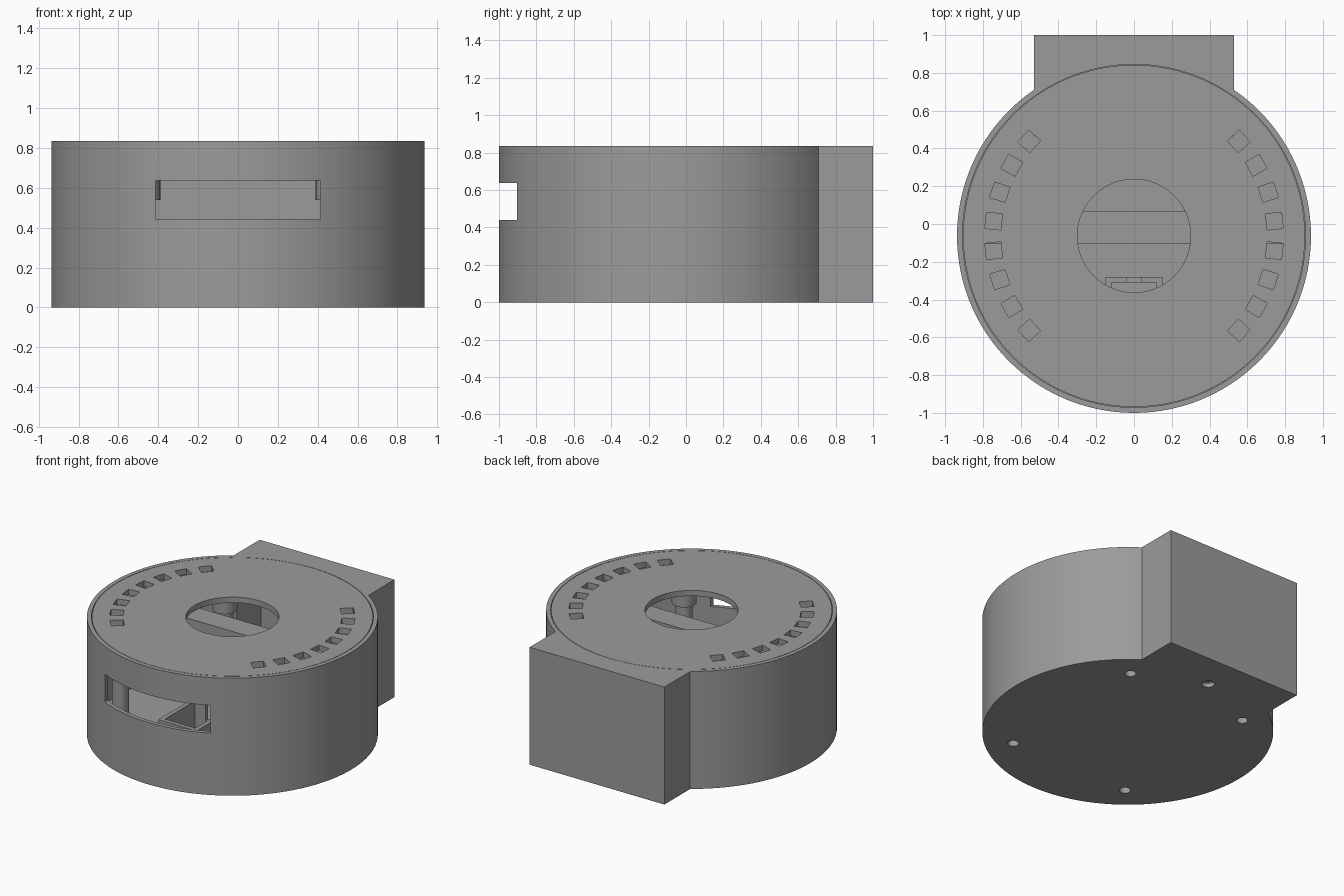
import bpy
import math
from mathutils import Matrix, Vector

if "Cube" in bpy.data.objects:
    bpy.data.objects.remove(bpy.data.objects["Cube"], do_unlink=True)

CY = -0.063          # drum centre in y
TOP = 0.835          # overall height
R = 0.937            # drum radius
LID_R = 0.905
LID_T = 0.04
WALL = 0.03

grey = bpy.data.materials.new("plain grey")
grey.use_nodes = True
COLOUR = (0.33, 0.33, 0.33, 1)
grey.diffuse_color = COLOUR
grey.node_tree.nodes["Principled BSDF"].inputs["Base Color"].default_value = COLOUR


def finish(name):
    ob = bpy.context.object
    ob.name = name
    ob.data.materials.append(grey)
    return ob


def cylinder(name, r, z0, z1, x=0, y=CY, sides=32):
    bpy.ops.mesh.primitive_cylinder_add(vertices=sides, radius=r, depth=z1 - z0,
                                        location=(x, y, (z0 + z1) / 2))
    return finish(name)


def box(name, x0, x1, y0, y1, z0, z1):
    bpy.ops.mesh.primitive_cube_add(size=1)
    ob = finish(name)
    size = Matrix.Diagonal((x1 - x0, y1 - y0, z1 - z0, 1))
    middle = Vector((x0 + x1, y0 + y1, z0 + z1)) / 2
    ob.data.transform(Matrix.Translation(middle) @ size)
    return ob


def combine(target, tool, operation="DIFFERENCE"):
    """Apply a boolean and remove the tool."""
    mod = target.modifiers.new("bool", "BOOLEAN")
    mod.operation = operation
    mod.solver = "EXACT"
    mod.object = tool
    tool.hide_render = True
    bpy.context.view_layer.objects.active = target
    bpy.ops.object.modifier_apply(modifier=mod.name)
    bpy.data.objects.remove(tool, do_unlink=True)


# Housing: round drum joined to a square block at the back
housing = cylinder("housing", R, 0, TOP, sides=120)
combine(housing, box("block", -0.53, 0.53, 0.3, 1.0, 0, TOP), "UNION")

# Hollow drum, hollow block and front slot
combine(housing, cylinder("drum_cavity", LID_R + 0.003, WALL, TOP + 0.1, sides=120))
combine(housing, box("block_cavity", -0.5, 0.5, 0.4, 0.97, WALL, TOP - LID_T))
combine(housing, box("slot", -0.415, 0.415, -1.1, -0.7, 0.44, 0.637))

# Corner screw pillars with bores open at the underside
corners = [(sx * 0.47, CY + sy * 0.587) for sx in (-1, 1) for sy in (-1, 1)]
for x, y in corners:
    combine(housing, cylinder("pillar", 0.055, 0.01, 0.538, x, y), "UNION")
for x, y in corners:
    combine(housing, cylinder("bore", 0.036, -0.1, 0.4, x, y))

# Cable hole under the block
combine(housing, cylinder("cable_hole", 0.042, -0.1, 0.1, 0, CY + 0.807))

# Lid with a round opening
lid = cylinder("lid", LID_R, TOP - LID_T, TOP, sides=120)
combine(lid, cylinder("lid_opening", 0.3, 0.5, 1, sides=64))

# Two arcs of small square windows
for side in (0, 180):
    for step in range(8):
        angle = math.radians(side - 42 + 12 * step)
        cutter = box("window", -0.0425, 0.0425, -0.0425, 0.0425, 0.7, 1)
        cutter.data.transform(Matrix.Translation((0, CY, 0))
                              @ Matrix.Rotation(angle, 4, "Z")
                              @ Matrix.Translation((0.747, 0, 0)))
        combine(lid, cutter)

# Wide bosses hanging from the lid above each pillar
for i, (x, y) in enumerate(corners):
    cylinder(f"lid_boss_{i + 1}", 0.08, 0.54, TOP - LID_T + 0.01, x, y)

# Cross bar below the opening
box("cross_bar", -0.87, 0.87, -0.105, 0.065, 0.66, 0.755)

# Open tray on the floor behind the slot
tray = box("tray", -0.15, 0.15, -0.68, -0.28, 0.02, 0.3)
combine(tray, box("tray_cavity", -0.12, 0.12, -0.65, -0.31, 0.08, 0.5))
combine(tray, box("tray_notch", -0.04, 0.04, -0.4, -0.2, 0.18, 0.5))

# Smooth curved walls, sharp edges kept
for ob in bpy.context.scene.objects:
    ob.select_set(ob.type == "MESH")
bpy.context.view_layer.objects.active = housing
bpy.ops.object.shade_smooth_by_angle(angle=math.radians(25))
